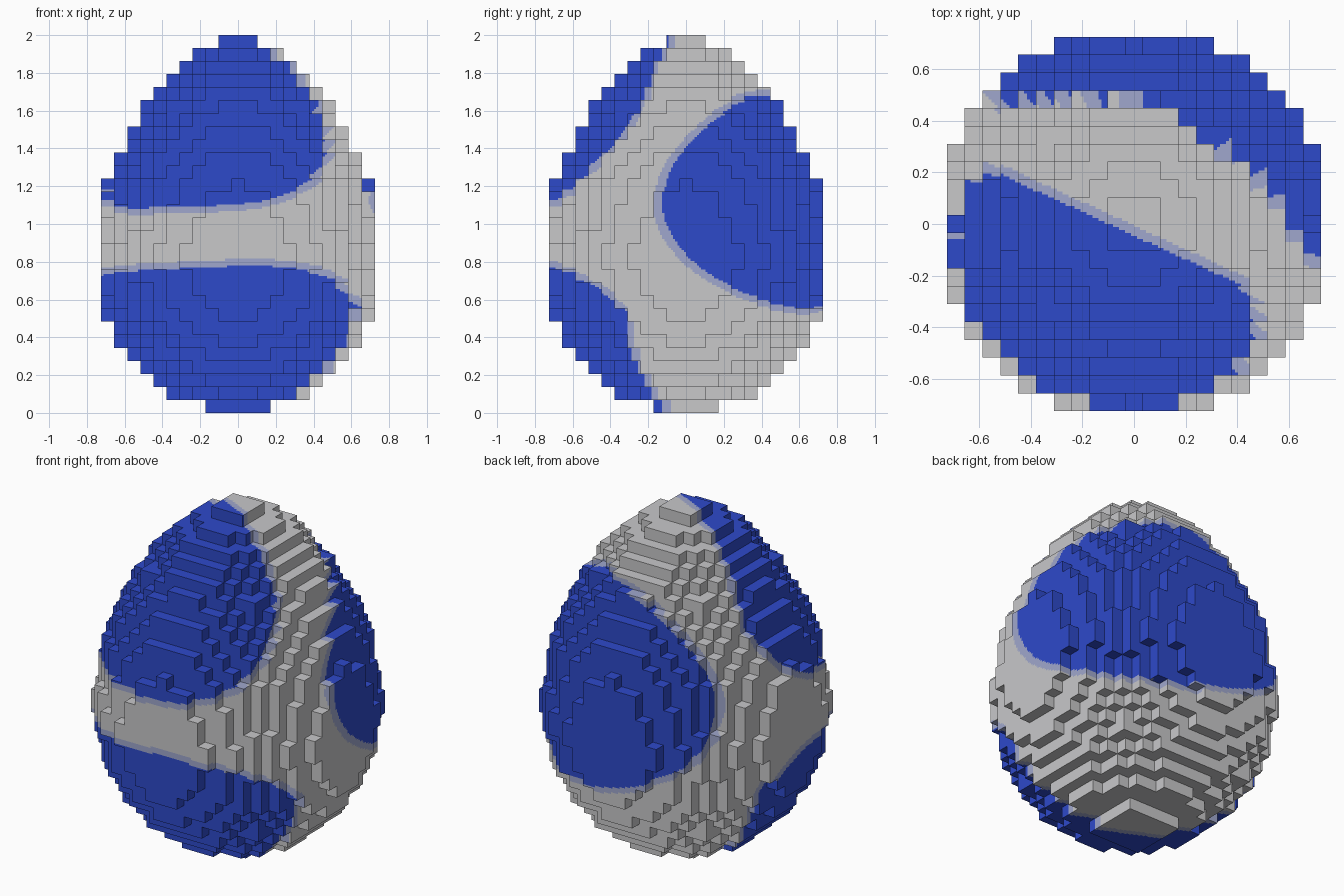
import bpy, bmesh, math
from mathutils import Vector

if "Cube" in bpy.data.objects:
    bpy.data.objects.remove(bpy.data.objects["Cube"])

V = 2 / 29          # cube size
SPLIT = 6           # cells per cube face along a colour border

# Squared radius of each layer, in cubes, from the bottom up
R2 = [8, 28, 44, 59, 72, 84, 94, 101, 107, 110, 114, 119, 119, 114, 111,
      108, 105, 100.5, 94, 86, 78, 68, 60, 50, 40, 30, 21, 12, 2.5]


def solid(c):
    i, j, k = c
    return 0 <= k < len(R2) and i * i + j * j <= R2[k]


def turn(a, centre):
    """Angle from centre in degrees, wrapped to -180..180."""
    return (a - centre + 180) % 360 - 180


def paint(p):
    """0 grey shell, 1 blue blotch, 2 pale rim round a blotch."""
    x, y, z = p
    a = math.degrees(math.atan2(y, x))
    plane = (-0.045 - 0.46 * x - y) / 1.1
    # upper front blotch
    t = abs(turn(a, -118))
    upper = (z - 1.10 - 0.27 * (t / 75) ** 4 - 0.03 * x) / math.hypot(1, 1.31 * (t / 75) ** 3)
    # lower front blotch
    lower = (0.78 + 0.05 * x - 0.2 * (t / 83) ** 4 - z) / math.hypot(1, 0.88 * (t / 83) ** 3)
    # back blotch, wrapping round the right side
    dz = z - 1.13
    q = math.hypot(turn(a, 64) / 74, dz / (0.55 if dz > 0 else 0.58))
    f = max(min(plane, upper), min(plane, lower), (1 - q) * 0.65)
    return 1 if f > 0 else 2 if f > -0.035 else 0


bm = bmesh.new()


def quad(o, u, v, flip, mat):
    pts = [o, o + u, o + u + v, o + v]
    if flip:
        pts.reverse()
    bm.faces.new([bm.verts.new(p) for p in pts]).material_index = mat


def cube_face(c, axis, sign):
    """One exposed cube face, cut into cells where colours meet."""
    u, v, n = Vector(), Vector(), Vector()
    u[(axis + 1) % 3] = V
    v[(axis + 2) % 3] = V
    n[axis] = sign * V / 2
    centre = Vector((c[0] * V, c[1] * V, (c[2] + 0.5) * V))
    o = centre + n - u / 2 - v / 2
    du, dv = u / SPLIT, v / SPLIT
    cells = [(o + du * s + dv * t) for s in range(SPLIT) for t in range(SPLIT)]
    mats = [paint(p + du / 2 + dv / 2) for p in cells]
    if len(set(mats)) == 1:
        quad(o, u, v, sign < 0, mats[0])
    else:
        for p, m in zip(cells, mats):
            quad(p, du, dv, sign < 0, m)


# Stacked cubes: only the outer faces are made
for k in range(len(R2)):
    for i in range(-11, 12):
        for j in range(-11, 12):
            if not solid((i, j, k)):
                continue
            for axis in range(3):
                for sign in (-1, 1):
                    nb = [i, j, k]
                    nb[axis] += sign
                    if not solid(nb):
                        cube_face((i, j, k), axis, sign)

bmesh.ops.remove_doubles(bm, verts=bm.verts, dist=0.0005)
mesh = bpy.data.meshes.new("egg_shell")
bm.to_mesh(mesh)
bm.free()

# Colours
for name, col in (("light_grey", (0.58, 0.58, 0.59)),
                  ("blue", (0.027, 0.067, 0.59)),
                  ("pale_blue_grey", (0.35, 0.39, 0.61))):
    m = bpy.data.materials.new(name)
    m.diffuse_color = (*col, 1)
    m.use_nodes = True
    m.node_tree.nodes["Principled BSDF"].inputs["Base Color"].default_value = m.diffuse_color
    mesh.materials.append(m)

egg = bpy.data.objects.new("egg_shell", mesh)
bpy.context.collection.objects.link(egg)
